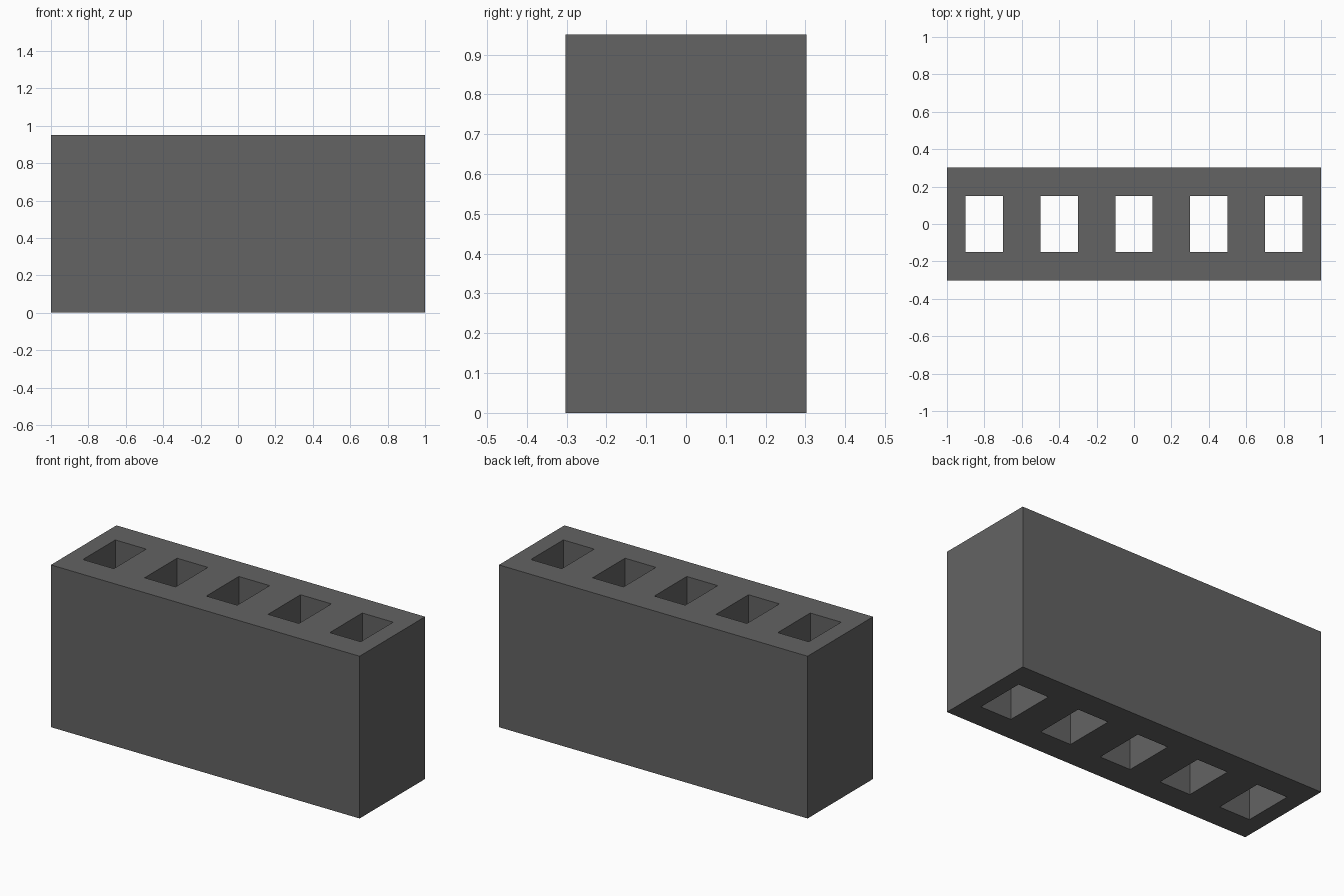
import bpy
import bmesh

HEIGHT = 0.95
HALF_DEPTH = 0.303
HOLE_X, HOLE_Y = 0.1, 0.15
HOLE_CENTRES = [-0.8, -0.4, 0.0, 0.4, 0.8]

cube = bpy.data.objects.get("Cube")
if cube:
    bpy.data.objects.remove(cube, do_unlink=True)

# Dark grey concrete
concrete = bpy.data.materials.new("dark_grey")
concrete.use_nodes = True
grey = (0.125, 0.125, 0.125, 1)
concrete.diffuse_color = grey
concrete.node_tree.nodes["Principled BSDF"].inputs["Base Color"].default_value = grey

# Footprint: a grid of cells, leaving out the five openings
xs = [-1.0] + [c + s * HOLE_X for c in HOLE_CENTRES for s in (-1, 1)] + [1.0]
ys = [-HALF_DEPTH, -HOLE_Y, HOLE_Y, HALF_DEPTH]
bm = bmesh.new()
grid = [[bm.verts.new((x, y, 0)) for y in ys] for x in xs]
for i in range(len(xs) - 1):
    for j in range(len(ys) - 1):
        is_hole = j == 1 and i % 2 == 1
        if not is_hole:
            bm.faces.new((grid[i][j], grid[i + 1][j],
                          grid[i + 1][j + 1], grid[i][j + 1]))

# Raise the footprint into a block pierced from top to bottom
raised = bmesh.ops.extrude_face_region(bm, geom=bm.faces[:], use_keep_orig=True)
top = [g for g in raised["geom"] if isinstance(g, bmesh.types.BMVert)]
bmesh.ops.translate(bm, verts=top, vec=(0, 0, HEIGHT))
bmesh.ops.recalc_face_normals(bm, faces=bm.faces[:])

mesh = bpy.data.meshes.new("hollow_block")
bm.to_mesh(mesh)
bm.free()
mesh.materials.append(concrete)
block = bpy.data.objects.new("hollow_block", mesh)
bpy.context.collection.objects.link(block)
